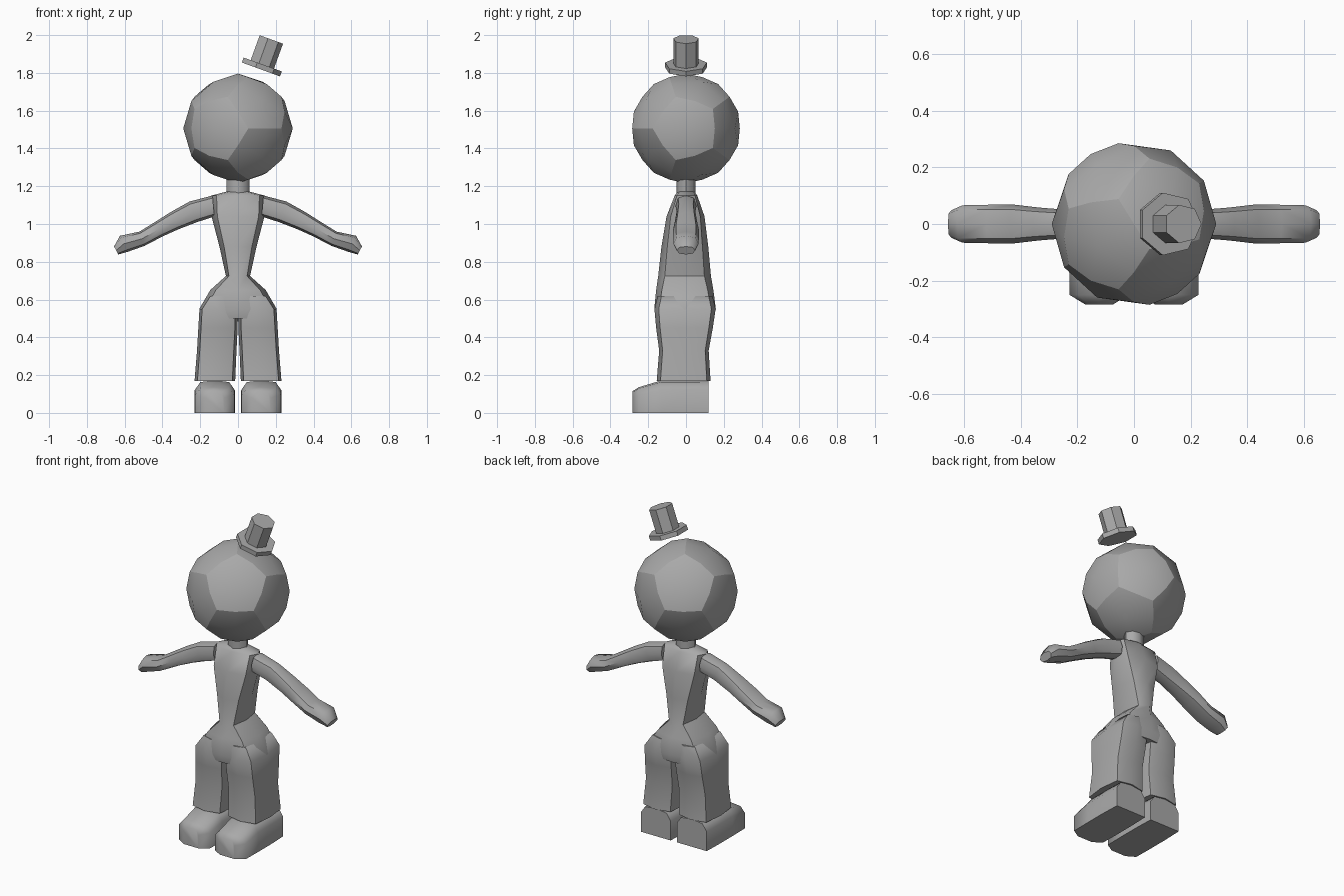
import bpy, bmesh, math
from mathutils import Matrix, Vector

if "Cube" in bpy.data.objects:
    bpy.data.objects.remove(bpy.data.objects["Cube"])

grey = bpy.data.materials.new("mid_grey")
grey.diffuse_color = (0.4, 0.4, 0.4, 1)
grey.use_nodes = True
grey.node_tree.nodes["Principled BSDF"].inputs["Base Color"].default_value = grey.diffuse_color


def finish(bm, name, angle=None):
    """Turn a bmesh into a named object, optionally smooth with sharp edges."""
    bmesh.ops.recalc_face_normals(bm, faces=bm.faces)
    if angle is not None:
        for f in bm.faces:
            f.smooth = True
        for e in bm.edges:
            if len(e.link_faces) == 2 and e.calc_face_angle() > math.radians(angle):
                e.smooth = False
    me = bpy.data.meshes.new(name)
    bm.to_mesh(me)
    bm.free()
    me.materials.append(grey)
    ob = bpy.data.objects.new(name, me)
    bpy.context.collection.objects.link(ob)
    return ob


def loft(name, rings, angle=50):
    """Skin a list of equal-length point rings and cap both ends."""
    bm = bmesh.new()
    vs = [[bm.verts.new(p) for p in r] for r in rings]
    n = len(vs[0])
    for a, b in zip(vs, vs[1:]):
        for i in range(n):
            j = (i + 1) % n
            bm.faces.new((a[i], a[j], b[j], b[i]))
    bm.faces.new(vs[0])
    bm.faces.new(vs[-1])
    return finish(bm, name, angle)


def octagon(k):
    """Unit eight-point section; k sets how square it is."""
    return [(1, 0), (k, k), (0, 1), (-k, k), (-1, 0), (-k, -k), (0, -1), (k, -k)]


def level(z, x0, x1, y0, y1, k):
    cx, cy, hx, hy = (x0 + x1) / 2, (y0 + y1) / 2, (x1 - x0) / 2, (y1 - y0) / 2
    return [(cx + hx * u, cy + hy * v, z) for u, v in octagon(k)]


# Head: twelve domed pentagons with creases between them
phi = (1 + 5 ** 0.5) / 2
bm = bmesh.new()
for s in (-1, 1):
    for t in (-1, 1):
        for p in ((0, s / phi, t * phi), (s / phi, t * phi, 0), (s * phi, 0, t / phi),
                  (s, t, 1), (s, t, -1)):
            bm.verts.new(p)
bmesh.ops.convex_hull(bm, input=bm.verts)
bmesh.ops.dissolve_limit(bm, angle_limit=0.05, verts=bm.verts, edges=bm.edges)
bmesh.ops.subdivide_edges(bm, edges=bm.edges, cuts=1)
centres = set(bmesh.ops.poke(bm, faces=bm.faces)["verts"])
for v in bm.verts:
    v.co = v.co.normalized() * 0.29
for f in bm.faces:
    f.smooth = True
for e in bm.edges:
    e.smooth = any(v in centres for v in e.verts)
bm.transform(Matrix.Translation((0, 0, 1.506)) @ Matrix.Rotation(math.radians(31.72), 4, 'Z'))
finish(bm, "head")

# Hat: seven-sided brim and crown, tilted to one side
tilt = Matrix.Translation((0.116, 0, 1.82)) @ Matrix.Rotation(math.radians(20), 4, 'Y')
for name, r, z0, z1 in (("hat_brim", 0.113, 0, 0.028), ("hat_crown", 0.069, 0.02, 0.168)):
    bm = bmesh.new()
    loops = [[bm.verts.new((r * math.cos(a), r * math.sin(a), z))
              for a in (i * math.tau / 7 for i in range(7))] for z in (z0, z1)]
    for i in range(7):
        j = (i + 1) % 7
        bm.faces.new((loops[0][i], loops[0][j], loops[1][j], loops[1][i]))
    for l in loops:
        bm.faces.new(l)
    bm.transform(tilt)
    finish(bm, name)

# Neck
loft("neck", [level(z, -0.06, 0.06, -0.05, 0.05, 0.72) for z in (1.12, 1.26)])

# Torso flowing through the narrow waist into the hips
body = [(0.50, 0.200, -0.155, 0.145, 0.86), (0.55, 0.205, -0.168, 0.158, 0.84),
        (0.65, 0.147, -0.158, 0.145, 0.80), (0.725, 0.064, -0.147, 0.132, 0.75),
        (0.88, 0.098, -0.130, 0.118, 0.75), (1.04, 0.140, -0.103, 0.098, 0.78),
        (1.15, 0.142, -0.060, 0.060, 0.80), (1.172, 0.06, -0.045, 0.045, 0.75)]
loft("torso", [level(z, -x, x, y0, y1, k) for z, x, y0, y1, k in body])

# Limbs: (x, z, half height, half depth) along the arm
arm = [(0.13, 1.095, 0.056, 0.055), (0.235, 1.065, 0.058, 0.050), (0.335, 1.018, 0.050, 0.058),
       (0.42, 0.972, 0.043, 0.068), (0.508, 0.922, 0.040, 0.068),
       (0.605, 0.895, 0.047, 0.066), (0.645, 0.860, 0.024, 0.048)]
arm_tilt = [5, 22, 25, 28, 20, 25, 28]
leg = [(0.17, 0.015, 0.230, -0.155, 0.130), (0.33, 0.008, 0.217, -0.142, 0.120),
       (0.45, 0.002, 0.210, -0.158, 0.142), (0.55, 0.0, 0.204, -0.167, 0.157),
       (0.62, 0.01, 0.155, -0.150, 0.140)]
# Boot: (y, half width, height)
boot = [(0.12, 0.102, 0.17), (0.0, 0.106, 0.172), (-0.13, 0.106, 0.172),
        (-0.25, 0.104, 0.136), (-0.283, 0.050, 0.115)]
boot_section = [(-1, 0), (-1, 0.7), (-0.72, 0.95), (0, 1), (0.72, 0.95), (1, 0.7), (1, 0)]

for side, s in (("left", -1), ("right", 1)):
    rings = []
    for (x, z, h, d), a in zip(arm, arm_tilt):
        a = math.radians(a)
        rings.append([(s * (x + h * v * math.sin(a)), d * u, z + h * v * math.cos(a))
                      for u, v in octagon(0.76)])
    loft(side + "_arm", rings)
    loft(side + "_trouser_leg",
         [[(s * x, y, z) for x, y, z in level(z0, x0, x1, y0, y1, 0.86)]
          for z0, x0, x1, y0, y1 in leg], 60)
    loft(side + "_boot",
         [[(s * 0.123 + w * u, y, h * v) for u, v in boot_section] for y, w, h in boot], 60)
